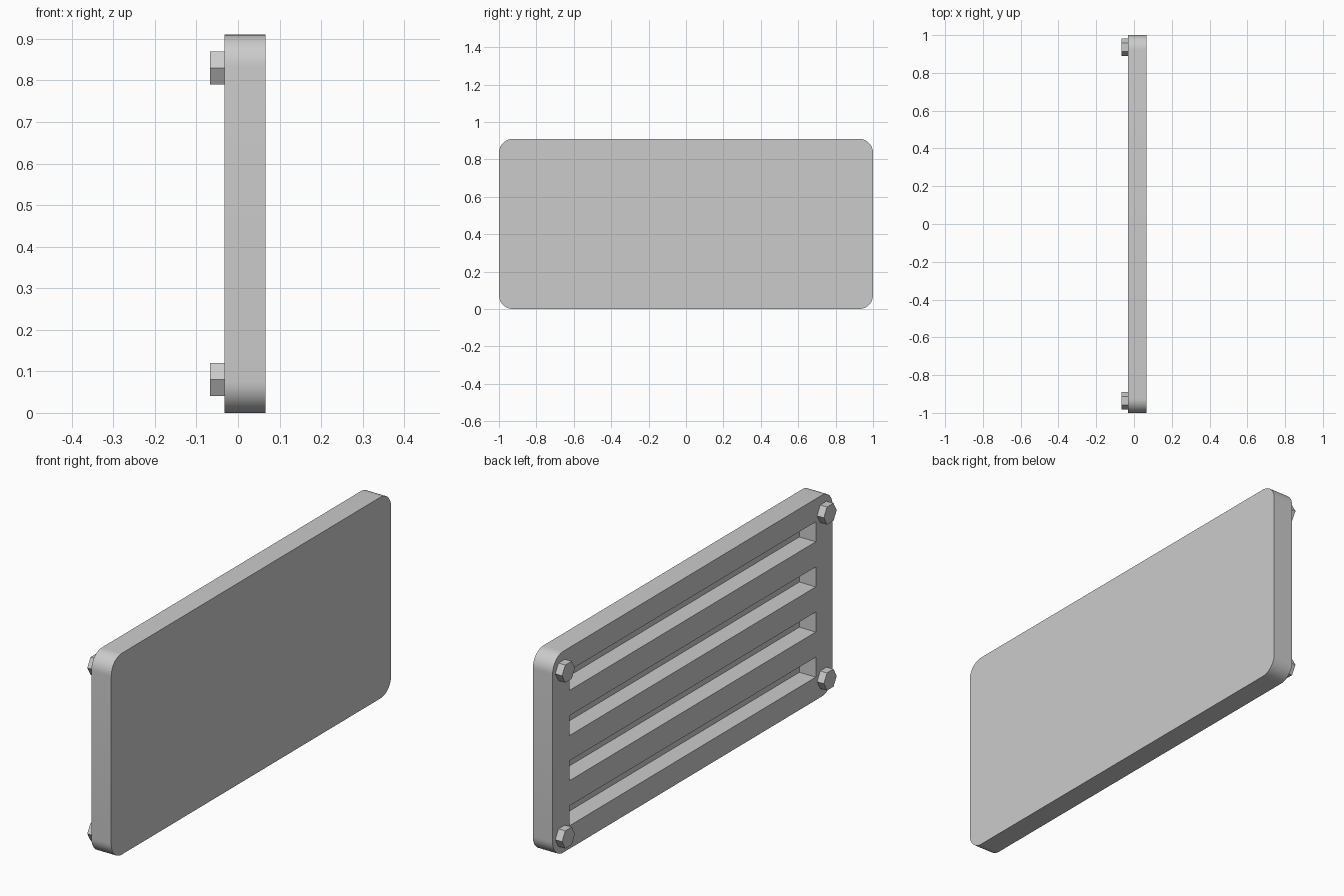
import bpy, bmesh
from math import pi, cos, sin, radians
from mathutils import Matrix

if "Cube" in bpy.data.objects:
    bpy.data.objects.remove(bpy.data.objects["Cube"])

HEIGHT, MID = 0.91, 0.455
BACK, FRONT = -0.033, 0.066
RADIUS, STEPS = 0.075, 12


def add_object(name, bm):
    bmesh.ops.recalc_face_normals(bm, faces=bm.faces[:])
    mesh = bpy.data.meshes.new(name)
    bm.to_mesh(mesh)
    bm.free()
    ob = bpy.data.objects.new(name, mesh)
    bpy.context.collection.objects.link(ob)
    return ob


def activate(ob):
    bpy.ops.object.select_all(action='DESELECT')
    ob.select_set(True)
    bpy.context.view_layer.objects.active = ob


# Rounded rectangular plate, extruded through its thickness
bm = bmesh.new()
outline = []
for k, (sy, sz) in enumerate([(1, 1), (-1, 1), (-1, -1), (1, -1)]):
    for i in range(STEPS + 1):
        a = (k + i / STEPS) * pi / 2
        outline.append(bm.verts.new((BACK,
                                     sy * (1 - RADIUS) + RADIUS * cos(a),
                                     MID + sz * (MID - RADIUS) + RADIUS * sin(a))))
face = bm.faces.new(outline)
side = bmesh.ops.extrude_face_region(bm, geom=[face], use_keep_orig=True)
moved = [g for g in side['geom'] if isinstance(g, bmesh.types.BMVert)]
bmesh.ops.translate(bm, verts=moved, vec=(FRONT - BACK, 0, 0))
plate = add_object("plate", bm)

# Four long blind slots cut into the back face
bm = bmesh.new()
slot_floor, slot_open = 0.049, -0.1
for i in range(4):
    z = MID + (i - 1.5) * 0.204
    mat = (Matrix.Translation(((slot_floor + slot_open) / 2, 0, z))
           @ Matrix.Diagonal((slot_floor - slot_open, 1.76, 0.09, 1)))
    bmesh.ops.create_cube(bm, size=1, matrix=mat)
cutter = add_object("slot_cutter", bm)
cutter.hide_render = True

activate(plate)
cut = plate.modifiers.new("slots", 'BOOLEAN')
cut.operation, cut.solver, cut.object = 'DIFFERENCE', 'EXACT', cutter
bpy.ops.object.modifier_apply(modifier=cut.name)
bpy.data.objects.remove(cutter)
activate(plate)
bpy.ops.object.shade_smooth_by_angle(angle=radians(30))

# Hexagonal bolt heads at the corners, flats facing up and down
for vert, z in (("lower", 0.08), ("upper", 0.83)):
    for horiz, y in (("left", 0.935), ("right", -0.935)):
        bm = bmesh.new()
        mat = (Matrix.Translation((-0.050, y, z))
               @ Matrix.Rotation(pi / 2, 4, 'Y')
               @ Matrix.Rotation(pi / 2, 4, 'Z'))
        bmesh.ops.create_cone(bm, cap_ends=True, segments=6, radius1=0.046,
                              radius2=0.046, depth=0.034, matrix=mat)
        # Keep a vertex pointing along y whatever the primitive's start angle
        if max(v.co.y for v in bm.verts) - y < 0.045:
            bmesh.ops.rotate(bm, verts=bm.verts[:], cent=(0, y, z),
                             matrix=Matrix.Rotation(pi / 6, 3, 'X'))
        add_object(f"bolt_{vert}_{horiz}", bm)
